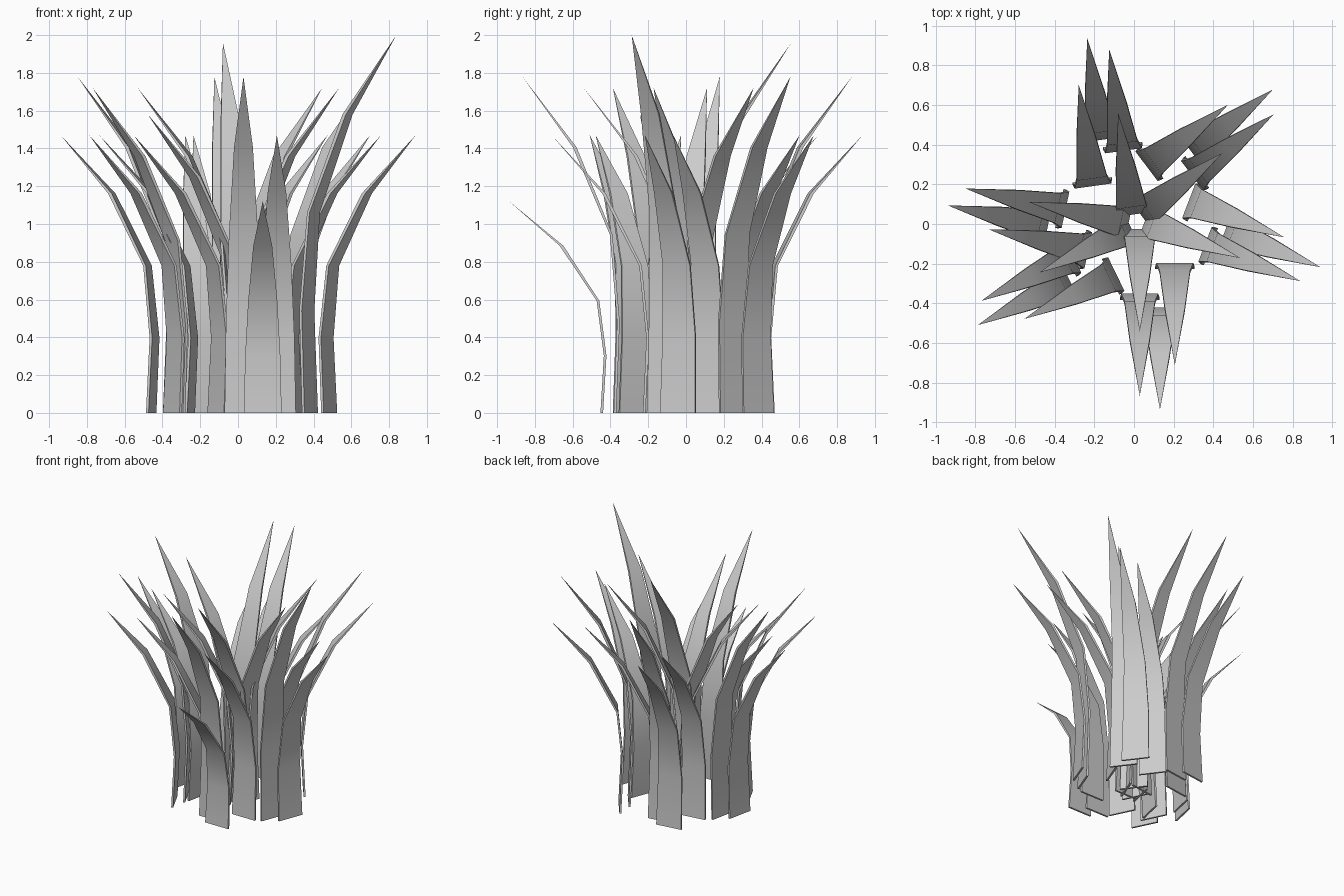
import bpy, bmesh, math
from mathutils import Matrix

if "Cube" in bpy.data.objects:
    bpy.data.objects.remove(bpy.data.objects["Cube"])

# blade sections: (fraction of height, outward lean, half width)
SECTIONS = [(0, 0, .10), (.27, -.018, .093), (.53, .02, .077), (.79, .213, .05)]
TIP_LEAN = .49
THICK = .014
CENTRE = (.013, .012, 0)


def blade(name, out, side, height, angle):
    """One curved blade: x is outward, y is sideways, then turned about z."""
    bm = bmesh.new()
    rings = []
    for f, lean, w in SECTIONS:
        t = THICK / 2 * (1.4 if f > .6 else 1)
        rings.append([bm.verts.new((out + lean + dx, side + dy, f * height))
                      for dx, dy in ((t, -w), (t, w), (-t, w), (-t, -w))])
    tip = bm.verts.new((out + TIP_LEAN, side, height))
    bm.faces.new(rings[0])
    for a, b in zip(rings, rings[1:]):
        for i in range(4):
            j = (i + 1) % 4
            bm.faces.new((a[i], a[j], b[j], b[i]))
    for i in range(4):
        bm.faces.new((rings[-1][i], rings[-1][(i + 1) % 4], tip))
    bmesh.ops.recalc_face_normals(bm, faces=bm.faces)
    bm.transform(Matrix.Translation(CENTRE) @ Matrix.Rotation(math.radians(angle), 4, 'Z'))
    me = bpy.data.meshes.new(name)
    bm.to_mesh(me)
    bm.free()
    ob = bpy.data.objects.new(name, me)
    bpy.context.collection.objects.link(ob)
    bpy.ops.object.select_all(action='DESELECT')
    ob.select_set(True)
    bpy.context.view_layer.objects.active = ob
    bpy.ops.object.shade_smooth_by_angle(angle=math.radians(60))


# four rows of blades: name, outward distance, sideways offset
ROWS = [("inner_blade", .063, .016), ("side_blade", .233, .193),
        ("outer_blade", .388, .016), ("rim_blade", .458, .118)]

# six tufts fanned around the centre: direction, height of each row's blade
TUFTS = [(98, (1.96, 1.47, 1.78, 1.47)),
         (168, (1.72, 1.47, 1.78, 1.47)),
         (206, (1.58, 1.47, 1.72, 1.47)),
         (270, (1.72, 1.47, 1.78, 1.12)),
         (339, (1.72, 1.47, 2.00, 1.47)),
         (37, (1.72, 1.47, 1.78, 1.47))]

for n, (angle, heights) in enumerate(TUFTS, 1):
    for (name, out, side), h in zip(ROWS, heights):
        blade(f"{name}_{n}", out, side, h, angle)
